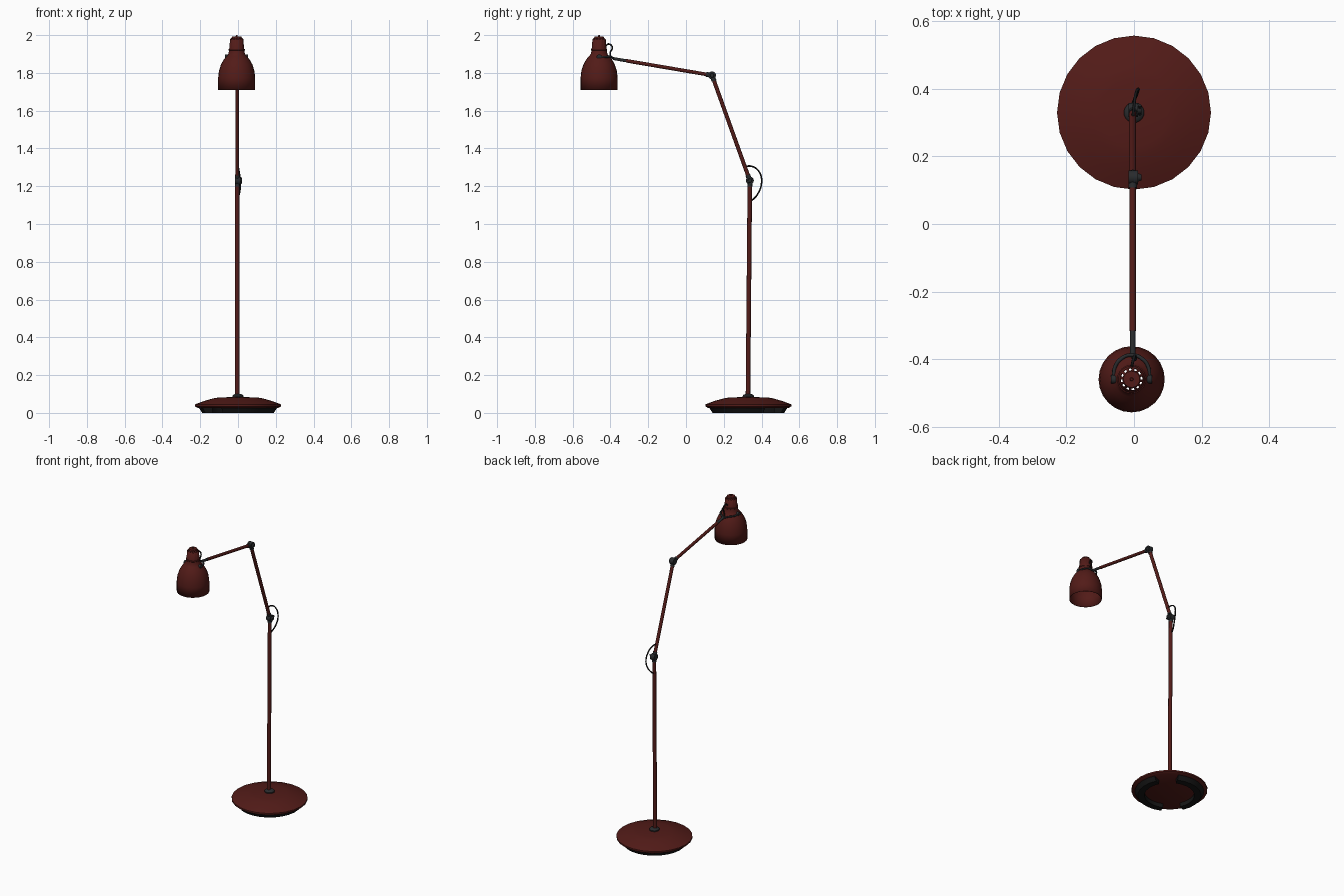
import bpy, bmesh
from math import sin, cos, pi, radians
from mathutils import Vector

if "Cube" in bpy.data.objects:
    bpy.data.objects.remove(bpy.data.objects["Cube"])


def material(name, color):
    m = bpy.data.materials.new(name)
    m.diffuse_color = (*color, 1)
    m.use_nodes = True
    m.node_tree.nodes["Principled BSDF"].inputs["Base Color"].default_value = m.diffuse_color
    return m


RED = material("dark_red_paint", (0.085, 0.011, 0.009))
DARK = material("dark_metal", (0.022, 0.024, 0.026))
BLACK = material("black_rubber", (0.008, 0.008, 0.008))


def finish(bm, name, mat, angle=35):
    me = bpy.data.meshes.new(name)
    bm.to_mesh(me)
    bm.free()
    ob = bpy.data.objects.new(name, me)
    bpy.context.collection.objects.link(ob)
    me.materials.append(mat)
    bpy.ops.object.select_all(action='DESELECT')
    ob.select_set(True)
    bpy.context.view_layer.objects.active = ob
    bpy.ops.object.shade_smooth_by_angle(angle=radians(angle))
    return ob


def lathe(name, profile, center, mat, segs=24, start=0, sweep=2 * pi,
          closed=False, skip=lambda ring, seg: False):
    """Revolve (radius, z) points about a vertical axis; closed profiles get end caps."""
    bm = bmesh.new()
    full = sweep > 6.28
    n = segs if full else segs + 1
    rows = []
    for j in range(n):
        a = start + sweep * j / segs
        rows.append([bm.verts.new((center[0] + r * cos(a), center[1] + r * sin(a), z))
                     for r, z in profile])
    k = len(profile)
    for j in range(segs):
        p, q = rows[j], rows[(j + 1) % n]
        for i in range(k if closed else k - 1):
            if not skip(i, j):
                i2 = (i + 1) % k
                bm.faces.new((p[i], q[i], q[i2], p[i2]))
    if closed and not full:
        bm.faces.new(rows[0])
        bm.faces.new(rows[-1][::-1])
    bmesh.ops.remove_doubles(bm, verts=bm.verts, dist=1e-5)
    return finish(bm, name, mat)


def rod(name, a, b, r, mat, segs=16, r2=None):
    a, b = Vector(a), Vector(b)
    bm = bmesh.new()
    bmesh.ops.create_cone(bm, cap_ends=True, segments=segs, radius1=r,
                          radius2=r if r2 is None else r2, depth=(b - a).length)
    rot = (b - a).to_track_quat('Z', 'Y')
    for v in bm.verts:
        v.co = rot @ v.co + (a + b) / 2
    return finish(bm, name, mat)


def cable(name, points, r, mat):
    cu = bpy.data.curves.new(name, 'CURVE')
    cu.dimensions = '3D'
    cu.bevel_depth = r
    cu.bevel_resolution = 2
    cu.resolution_u = 6
    cu.use_fill_caps = True
    sp = cu.splines.new('BEZIER')
    sp.bezier_points.add(len(points) - 1)
    for bp, p in zip(sp.bezier_points, points):
        bp.co = p
        bp.handle_left_type = bp.handle_right_type = 'AUTO'
    cu.materials.append(mat)
    ob = bpy.data.objects.new(name, cu)
    bpy.context.collection.objects.link(ob)
    return ob


# Base dish with two arc-shaped rubber pads under it
BASE = (0, 0.33)
lathe("base", [(0, 0.027), (0.215, 0.027), (0.228, 0.035), (0.228, 0.045), (0.18, 0.063),
               (0.13, 0.077), (0.1, 0.082), (0, 0.084)], BASE, RED)
for i in range(2):
    lathe(f"rubber_pad_{i + 1}", [(0.15, 0), (0.19, 0), (0.208, 0.028), (0.15, 0.028)],
          BASE, BLACK, segs=10, start=radians(65 + 180 * i), sweep=radians(140), closed=True)
lathe("base_collar", [(0.03, 0.08), (0.03, 0.09), (0.024, 0.097), (0.014, 0.1), (0, 0.1)],
      BASE, DARK)

# Pole and two arms
X = -0.004
foot, elbow = Vector((X, 0.328, 0.08)), Vector((X, 0.338, 1.23))
upper, head = Vector((X, 0.138, 1.787)), Vector((X, -0.385, 1.876))
stem = upper.lerp(head, 0.87)
rod("pole", foot, elbow, 0.012, RED)
rod("lower_arm", elbow, upper, 0.0105, RED)
rod("upper_arm", upper, stem, 0.0095, RED)
rod("arm_end", stem, head, 0.008, DARK)

# Joints: sideways barrel, clamp screw and wing knob, sleeves on the tubes
for label, c, ends in (("elbow", elbow, (foot, upper)), ("upper", upper, (elbow, head))):
    rod(f"{label}_joint", c + Vector((-0.013, 0, 0)), c + Vector((0.016, 0, 0)), 0.021, DARK, 20)
    rod(f"{label}_knob", c + Vector((0.016, 0, 0)), c + Vector((0.026, 0, 0)), 0.012, DARK, 12,
        0.009)
    for i, e in enumerate(ends):
        d = (e - c).normalized()
        rod(f"{label}_sleeve_{i + 1}", c, c + d * 0.032, 0.013, DARK)
rod("elbow_wing", elbow + Vector((0.021, -0.014, -0.014)), elbow + Vector((0.021, 0.014, 0.014)),
    0.005, DARK, 8)

# Bell shade with a slotted vent ring around its cap
HX, HY = -0.007, -0.46
shade = lathe("shade", [(0.098, 1.71), (0.098, 1.775), (0.094, 1.81), (0.083, 1.845),
                        (0.067, 1.873), (0.052, 1.89), (0.044, 1.9), (0.04, 1.92), (0.035, 1.978),
                        (0.027, 1.986), (0.024, 1.992), (0, 1.993)], (HX, HY), RED,
              skip=lambda ring, seg: ring == 8 and seg % 2 == 0)
sol = shade.modifiers.new("wall", 'SOLIDIFY')
sol.thickness = 0.003
sol.offset = -1
rod("cap_nub", (HX, HY, 1.99), (HX, HY, 2.0), 0.006, RED, 12, 0.004)
lathe("neck_ring", [(0.041, 1.918), (0.043, 1.92), (0.043, 1.926), (0.038, 1.928)],
      (HX, HY), RED)

# Yoke holding the shade, with a pivot on each side
ZP = 1.885
half = [(0.052, -0.46), (0.05, -0.425), (0.03, -0.398)]
path = [(HX - x, y, ZP) for x, y in half] + [(HX, -0.388, 1.877)] + \
       [(HX + x, y, ZP) for x, y in reversed(half)]
cable("yoke", path, 0.0055, DARK)
for side, s in (("left", -1), ("right", 1)):
    rod(f"{side}_pivot", (HX + s * 0.038, HY, ZP), (HX + s * 0.061, HY, ZP), 0.013, DARK, 16)

# Cable loops at the elbow and behind the shade
cable("elbow_cable", [(X, 0.31, 1.305), (0, 0.35, 1.305), (0.006, 0.388, 1.275),
                      (0.013, 0.4, 1.22), (0.008, 0.383, 1.165), (X, 0.352, 1.128),
                      (X, 0.337, 1.12)], 0.0042, BLACK)
cable("shade_cable", [(HX, -0.427, 1.94), (X, -0.41, 1.953), (0.002, -0.39, 1.935),
                      (0.004, -0.402, 1.905), (X, -0.395, 1.878)], 0.0042, BLACK)
